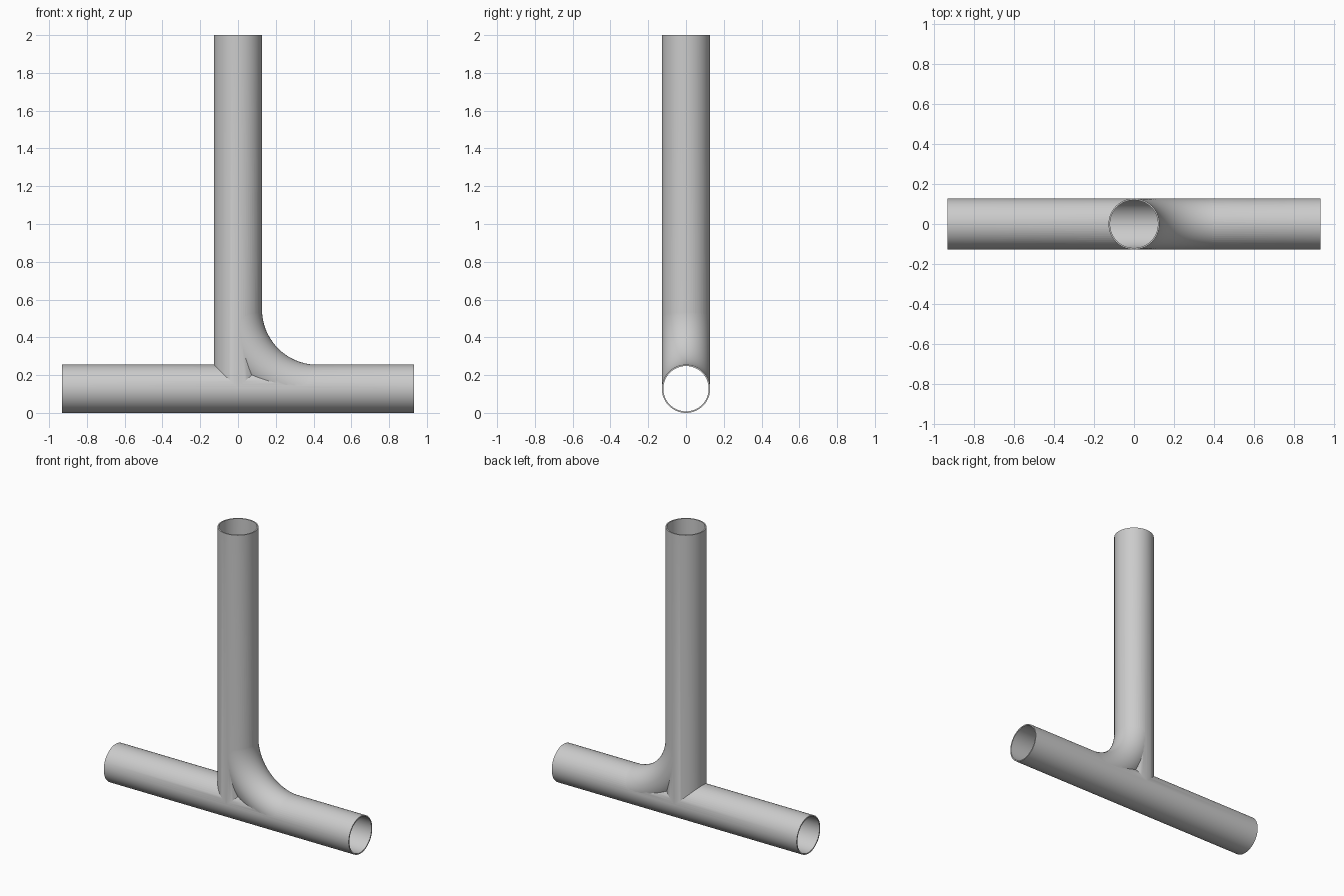
import bpy, bmesh, math
from mathutils import Vector

cube = bpy.data.objects.get("Cube")
if cube:
    bpy.data.objects.remove(cube)

R = 0.128            # outer pipe radius, also the height of the run's axis
WALL = 0.008
HALF = 0.932         # half length of the horizontal run
TOP = 2.0
BEND = 0.42          # centreline radius of the swept elbow
SIDES = 64
TINY = 0.0005        # keeps nested surfaces from coinciding

grey = bpy.data.materials.new("pipe grey")
grey.use_nodes = True
colour = (0.6, 0.6, 0.6, 1)
grey.diffuse_color = colour
grey.node_tree.nodes["Principled BSDF"].inputs["Base Color"].default_value = colour


def sweep(name, path, radius):
    """Closed round bar along a path of (x, z, angle); angle is the heading."""
    bm = bmesh.new()
    rings = []
    for x, z, heading in path:
        across = Vector((-math.sin(heading), 0, math.cos(heading)))
        ring = []
        for i in range(SIDES):
            a = 2 * math.pi * i / SIDES
            offset = across * math.cos(a) + Vector((0, 1, 0)) * math.sin(a)
            ring.append(bm.verts.new(Vector((x, 0, z)) + offset * radius))
        rings.append(ring)
    for lower, upper in zip(rings, rings[1:]):
        for i in range(SIDES):
            j = (i + 1) % SIDES
            bm.faces.new((lower[i], lower[j], upper[j], upper[i]))
    bm.faces.new(rings[0])
    bm.faces.new(rings[-1])
    bmesh.ops.recalc_face_normals(bm, faces=bm.faces)
    mesh = bpy.data.meshes.new(name)
    bm.to_mesh(mesh)
    bm.free()
    mesh.materials.append(grey)
    obj = bpy.data.objects.new(name, mesh)
    bpy.context.collection.objects.link(obj)
    return obj


def bars(label, radius, extra):
    """Horizontal run, upright branch and swept elbow as solid bars."""
    run = sweep(label + "run", [(-HALF - extra, R, 0), (HALF + extra, R, 0)], radius)
    up = math.pi / 2
    branch = sweep(label + "branch", [(0, R, up), (0, TOP + extra, up)], radius - TINY)
    arc = []
    steps = 32
    for i in range(steps + 1):
        t = up * i / steps
        arc.append((BEND - BEND * math.cos(t), R + BEND - BEND * math.sin(t), t - up))
    elbow = sweep(label + "elbow", arc, radius - 2 * TINY)
    return run, branch, elbow


def combine(target, other, operation):
    mod = target.modifiers.new(operation.lower(), 'BOOLEAN')
    mod.operation = operation
    mod.solver = 'EXACT'
    mod.object = other
    bpy.context.view_layer.objects.active = target
    bpy.ops.object.modifier_apply(modifier=mod.name)
    bpy.data.objects.remove(other)


# Outer skin: the three bars merged
pipe, branch, elbow = bars("outer_", R, 0)
combine(pipe, branch, 'UNION')
combine(pipe, elbow, 'UNION')

# Bore: the same three bars, thinner and slightly longer, cut away
for cutter in bars("bore_", R - WALL, 0.05):
    cutter.hide_render = True
    combine(pipe, cutter, 'DIFFERENCE')

pipe.name = "swept_pipe_tee"
bpy.ops.object.select_all(action='DESELECT')
pipe.select_set(True)
bpy.context.view_layer.objects.active = pipe
bpy.ops.object.shade_smooth_by_angle(angle=math.radians(25))
